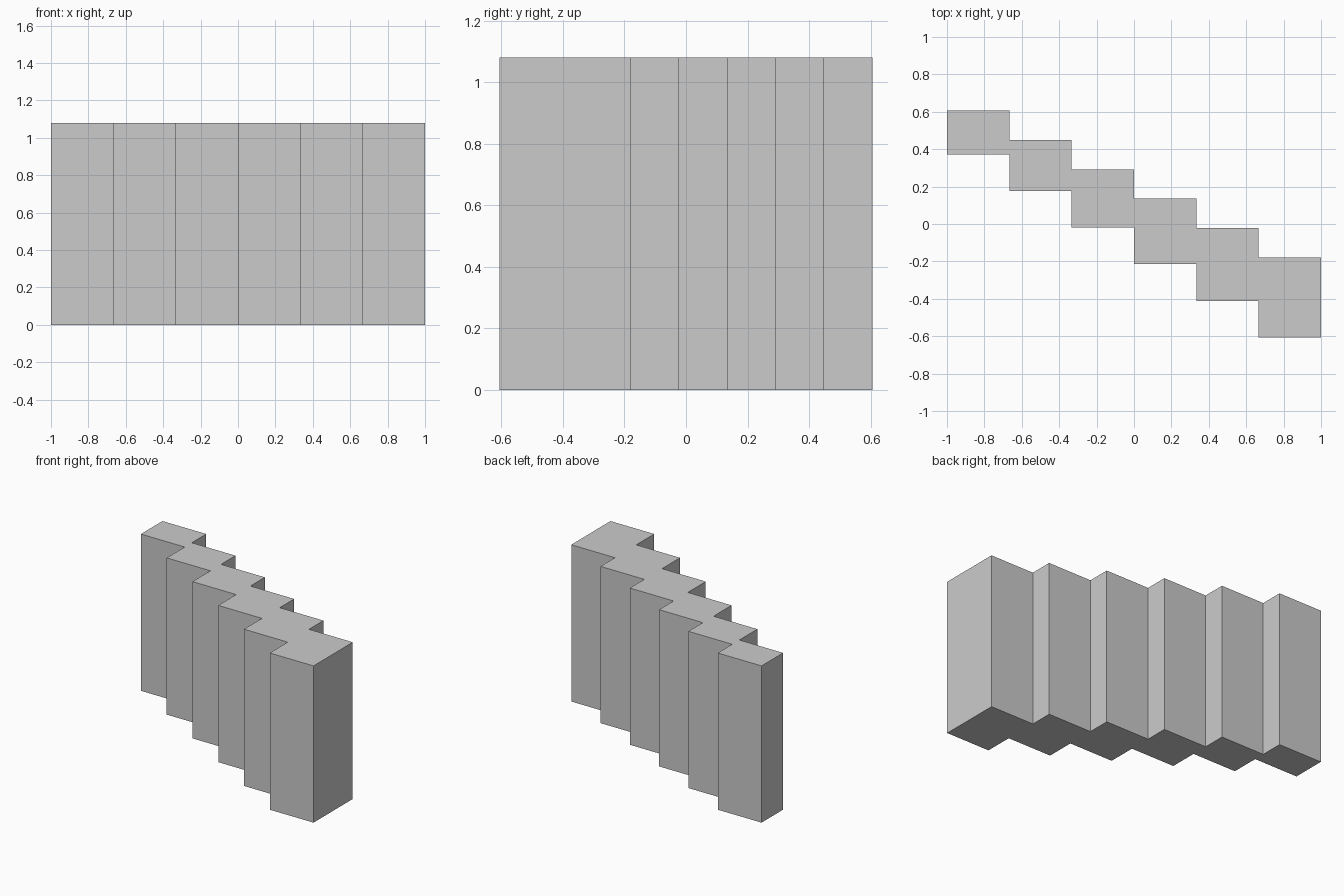
import bpy, bmesh

if "Cube" in bpy.data.objects:
    bpy.data.objects.remove(bpy.data.objects["Cube"])

STEPS = 6
WIDTH = 2 / STEPS
HEIGHT = 1.08
HALF_DEPTH = 0.606
BACK_STEP = 0.157    # drop of the back edge per segment
FRONT_STEP = 0.1955  # drop of the front edge per segment
FRONT_START = -HALF_DEPTH + FRONT_STEP * (STEPS - 1)

# Stepped plan outline: front edge left to right, then back edge right to left
front, back = [], []
for i in range(STEPS):
    x0, x1 = -1 + i * WIDTH, -1 + (i + 1) * WIDTH
    yf = FRONT_START - i * FRONT_STEP
    yb = HALF_DEPTH - i * BACK_STEP
    front += [(x0, yf), (x1, yf)]
    back += [(x0, yb), (x1, yb)]
outline = front + back[::-1]

# Extrude the outline into one solid wall
bm = bmesh.new()
base = bm.faces.new([bm.verts.new((x, y, 0)) for x, y in outline])
top = bmesh.ops.extrude_face_region(bm, geom=[base], use_keep_orig=True)
bmesh.ops.translate(bm, vec=(0, 0, HEIGHT),
                    verts=[g for g in top["geom"] if isinstance(g, bmesh.types.BMVert)])
bmesh.ops.recalc_face_normals(bm, faces=bm.faces)

mesh = bpy.data.meshes.new("stepped_wall")
bm.to_mesh(mesh)
bm.free()
wall = bpy.data.objects.new("stepped_wall", mesh)
bpy.context.collection.objects.link(wall)
